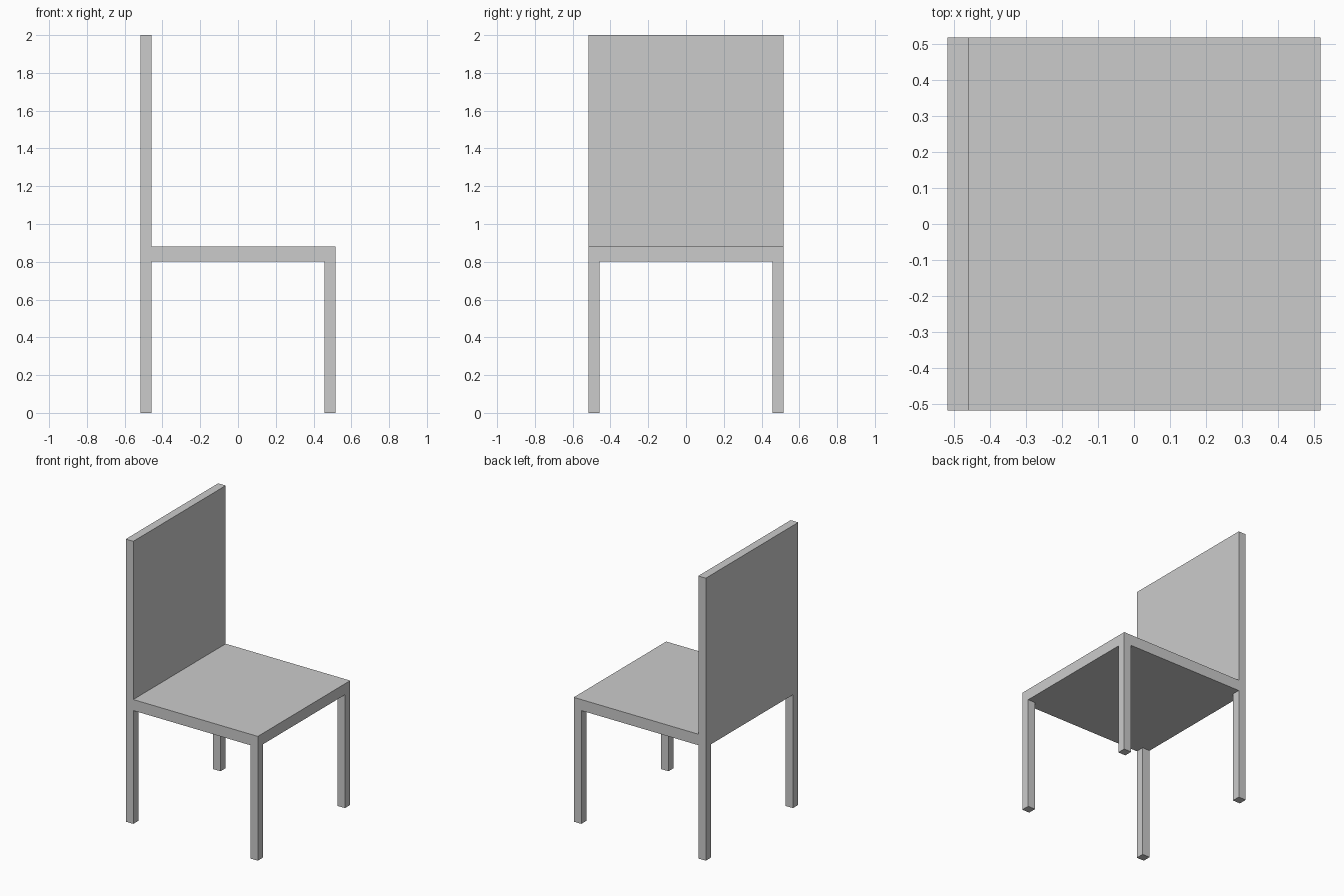
import bpy

cube = bpy.data.objects.get("Cube")
if cube:
    bpy.data.objects.remove(cube, do_unlink=True)

HALF = 0.517        # half width of the square seat
THICK = 0.059       # leg and backrest thickness
SEAT_LOW, SEAT_TOP, HEIGHT = 0.802, 0.88, 2.0

grey = bpy.data.materials.new("light_grey")
grey.use_nodes = True
colour = (0.6, 0.6, 0.6, 1)
grey.diffuse_color = colour
grey.node_tree.nodes["Principled BSDF"].inputs["Base Color"].default_value = colour


def box(name, low, high):
    """Add a box spanning two opposite corners."""
    centre = [(a + b) / 2 for a, b in zip(low, high)]
    bpy.ops.mesh.primitive_cube_add(size=1, location=centre)
    obj = bpy.context.object
    obj.name = name
    obj.scale = [b - a for a, b in zip(low, high)]
    bpy.ops.object.transform_apply(location=False, rotation=False, scale=True)
    obj.data.materials.append(grey)
    return obj


# Seat slab
box("seat", (-HALF, -HALF, SEAT_LOW), (HALF, HALF, SEAT_TOP))

# Solid backrest standing on the -x edge of the seat
box("backrest", (-HALF, -HALF, SEAT_TOP), (-HALF + THICK, HALF, HEIGHT))

# Four square legs flush with the seat corners
inset = HALF - THICK
for x_name, x in (("backrest_side", -HALF), ("open_side", inset)):
    for y_name, y in (("front", -HALF), ("rear", inset)):
        box(f"{x_name}_{y_name}_leg", (x, y, 0), (x + THICK, y + THICK, SEAT_LOW))
